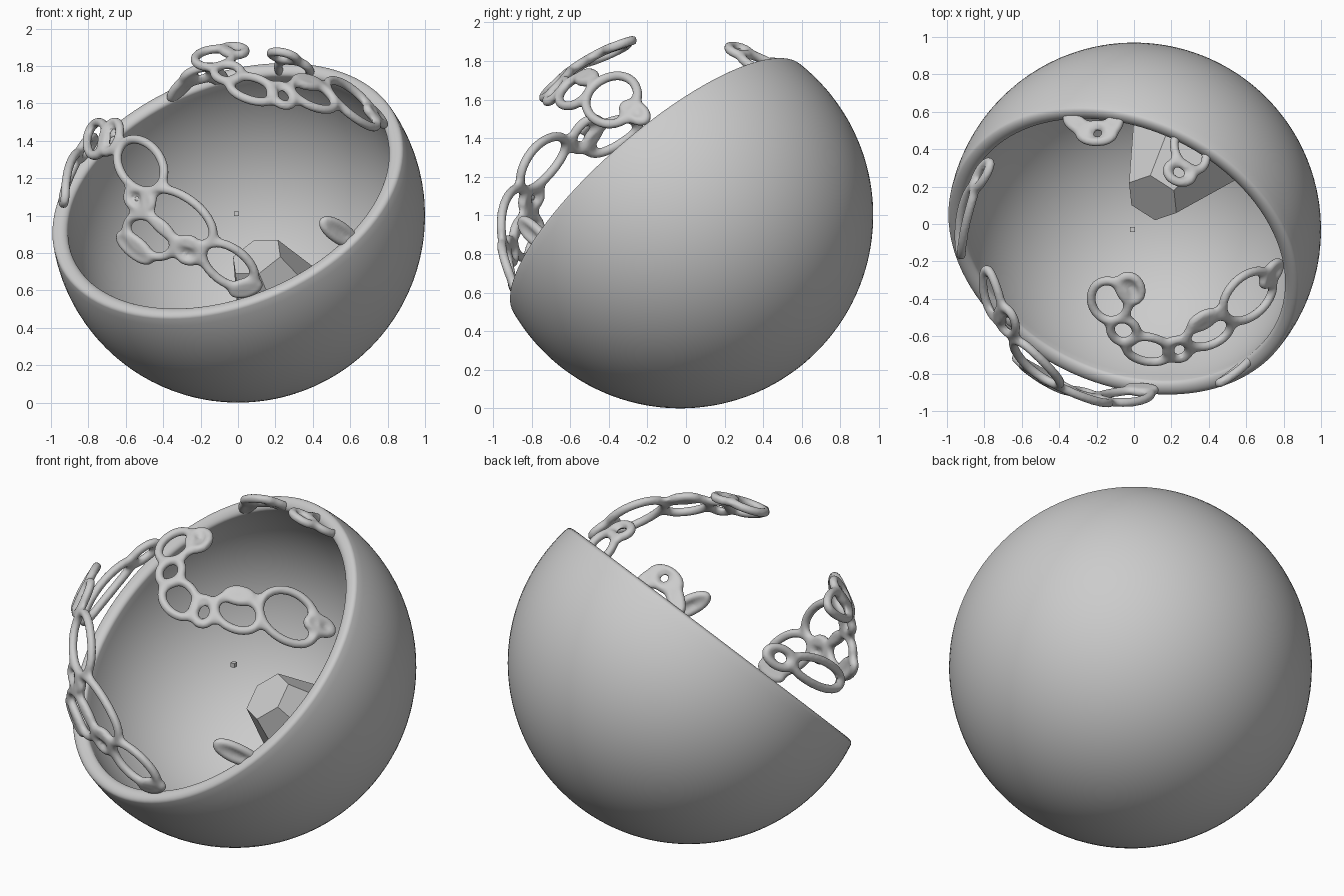
import bpy, bmesh
from math import sin, cos, pi, radians, sqrt
from mathutils import Vector

CENTRE = Vector((0, -0.03, 1))
AXIS = Vector((-0.30, -0.625, 0.72)).normalized()
LACE_RADIUS = 0.94
TUBE = 0.026
WEB = 0.014

cube = bpy.data.objects.get("Cube")
if cube:
    bpy.data.objects.remove(cube, do_unlink=True)

clay = bpy.data.materials.new("clay_grey")
clay.use_nodes = True
clay.diffuse_color = (0.6, 0.6, 0.6, 1)
clay.node_tree.nodes["Principled BSDF"].inputs["Base Color"].default_value = (0.6, 0.6, 0.6, 1)


def add_object(name, data):
    data.name = name
    data.materials.clear()
    data.materials.append(clay)
    obj = bpy.data.objects.new(name, data)
    obj.location = CENTRE
    bpy.context.collection.objects.link(obj)
    return obj


def mesh_from(bm, smooth):
    bmesh.ops.recalc_face_normals(bm, faces=bm.faces)
    for f in bm.faces:
        f.smooth = smooth
    me = bpy.data.meshes.new("part")
    bm.to_mesh(me)
    bm.free()
    return me


# Bowl: lathed shell with a flattened round lip, tilted towards the front
def bowl():
    phi, mid, half, rise = radians(10.3), 0.958, 0.042, 0.028

    def arc(r, n=40):
        return [(r * cos(a), r * sin(a)) for a in
                (-pi / 2 + (phi + pi / 2) * i / n for i in range(n + 1))]
    lip = []
    for i in range(1, 12):
        t = pi * i / 12
        e, s = mid + half * cos(t), rise * sin(t)
        lip.append((e * cos(phi) - s * sin(phi), e * sin(phi) + s * cos(phi)))
    profile = arc(mid + half) + lip + arc(mid - half)[::-1]
    bm = bmesh.new()
    verts = [bm.verts.new((r, 0, h)) for r, h in profile]
    edges = [bm.edges.new(pair) for pair in zip(verts, verts[1:])]
    bmesh.ops.spin(bm, geom=verts + edges, cent=(0, 0, 0), axis=(0, 0, 1),
                   angle=2 * pi, steps=112)
    bmesh.ops.remove_doubles(bm, verts=bm.verts, dist=0.0005)
    obj = add_object("bowl", mesh_from(bm, True))
    obj.rotation_euler = AXIS.to_track_quat('Z', 'Y').to_euler()


# Lacework: holes (u, v, half length, half width, angle) wrapped onto the sphere
def wrap(side, u, v):
    if side == "top":
        v += 0.03
    else:
        v -= 1
        if side == "flank":
            u += 0.03
    d = sqrt(max(0, LACE_RADIUS ** 2 - u * u - v * v))
    p = {"front": (u, -d, v), "top": (u, v, d), "flank": (-d, u, v)}[side]
    return Vector(p).normalized() * LACE_RADIUS


def fuse(obj):
    mod = obj.modifiers.new("fuse", 'REMESH')
    mod.mode = 'VOXEL'
    mod.voxel_size = 0.011
    mod.use_smooth_shade = True


def swell(obj, amount):
    mod = obj.modifiers.new("swell", 'DISPLACE')
    mod.mid_level = 0
    mod.strength = amount


def lace(name, side, holes):
    cu = bpy.data.curves.new(name + "_path", 'CURVE')
    cu.dimensions = '3D'
    cu.bevel_depth = TUBE
    cu.bevel_resolution = 3
    for u, v, a, b, deg in holes:
        a, b, t = a + TUBE * 0.8, b + TUBE * 0.8, radians(deg)
        spline = cu.splines.new('POLY')
        spline.points.add(39)
        spline.use_cyclic_u = True
        for i, pt in enumerate(spline.points):
            k = 2 * pi * i / 40
            x, y = a * cos(k), b * sin(k)
            p = wrap(side, u + x * cos(t) - y * sin(t), v + x * sin(t) + y * cos(t))
            pt.co = (*p, 1)
    path = bpy.data.objects.new(name + "_path", cu)
    bpy.context.collection.objects.link(path)
    graph = bpy.context.evaluated_depsgraph_get()
    me = bpy.data.meshes.new_from_object(path.evaluated_get(graph))
    bpy.data.objects.remove(path, do_unlink=True)
    obj = add_object(name, me)
    # Fuse the loops, then swell and shrink to web the gaps between them
    fuse(obj)
    swell(obj, WEB)
    fuse(obj)
    swell(obj, -WEB)
    soft = obj.modifiers.new("soften", 'SMOOTH')
    soft.factor = 0.5
    soft.iterations = 6


# Peg: flared hexagonal block growing from the inner wall
def peg():
    tip = Vector((0.1, 0.17, -0.22))
    way = Vector((0.37, 0.58, -0.72)).normalized()
    side = way.cross(Vector((0, 0, 1))).normalized()
    up = side.cross(way)
    bm = bmesh.new()
    loops = []
    for dist, r in ((0, 0.15), (0.66, 0.4)):
        loop = []
        for i in range(6):
            a = pi * i / 3
            p = tip + way * dist + (side * cos(a) + up * sin(a)) * r
            if p.length > 0.95:
                p = p.normalized() * 0.95
            loop.append(bm.verts.new(p))
        loops.append(loop)
    near, far = loops
    for i in range(6):
        j = (i + 1) % 6
        bm.faces.new((near[i], near[j], far[j], far[i]))
    bm.faces.new(near)
    bm.faces.new(far)
    add_object("inner_peg", mesh_from(bm, False))


# Small bead floating in the middle
def bead():
    bm = bmesh.new()
    bmesh.ops.create_cube(bm, size=0.026)
    bmesh.ops.translate(bm, verts=bm.verts, vec=(-0.008, 0, 0.01))
    add_object("centre_bead", mesh_from(bm, False))


bowl()
peg()
bead()
lace("front_lace", "front", [
    (-0.52, 1.27, 0.13, 0.09, -55), (-0.755, 1.41, 0.07, 0.03, 80),
    (-0.68, 1.42, 0.065, 0.02, 70), (-0.315, 0.99, 0.19, 0.09, -36),
    (-0.47, 0.89, 0.12, 0.07, -35), (-0.265, 0.815, 0.045, 0.035, -40),
    (-0.05, 0.735, 0.14, 0.07, -36), (0.04, 0.615, 0.05, 0.008, 15),
    (-0.525, 1.085, 0.05, 0.03, -30), (-0.55, 0.83, 0.08, 0.015, -40)])
lace("upper_lace", "top", [
    (-0.13, -0.41, 0.09, 0.075, 120), (-0.02, -0.345, 0.05, 0.035, 120),
    (-0.055, -0.57, 0.055, 0.04, -30), (0.075, -0.67, 0.1, 0.045, -10),
    (0.235, -0.67, 0.04, 0.03, 0), (0.4, -0.575, 0.105, 0.05, 25),
    (0.37, -0.515, 0.05, 0.006, 30), (0.61, -0.385, 0.14, 0.08, 45),
    (0.735, -0.265, 0.05, 0.004, 55)])
lace("right_rim_lace", "flank", [
    (0.02, 1.2, 0.2, 0.05, 34), (0.26, 1.36, 0.06, 0.03, 34)])
lace("back_rim_loop", "top", [
    (-0.2, 0.485, 0.07, 0.025, 0), (-0.3, 0.53, 0.05, 0.004, -35),
    (-0.11, 0.53, 0.035, 0.004, 60)])
lace("back_left_loop", "top", [(0.3, 0.39, 0.09, 0.055, -60), (0.245, 0.275, 0.05, 0.03, -20)])
lace("front_rim_loop", "front", [(0.54, 0.91, 0.08, 0.015, -35)])
